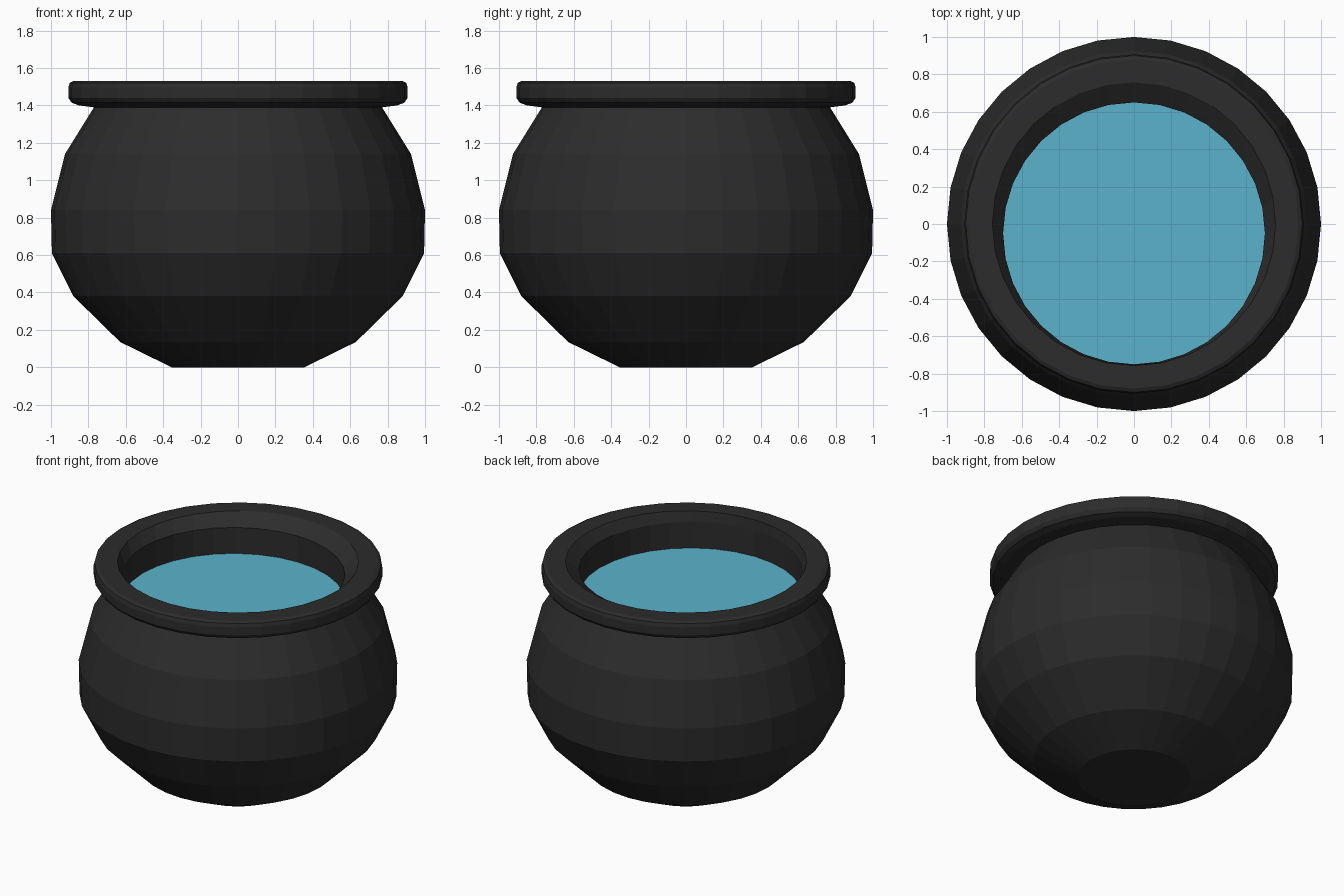
import bpy, bmesh
from math import sin, cos, tau

if "Cube" in bpy.data.objects:
    bpy.data.objects.remove(bpy.data.objects["Cube"])

SIDES = 32


def material(name, color):
    mat = bpy.data.materials.new(name)
    mat.diffuse_color = color
    mat.use_nodes = True
    mat.node_tree.nodes["Principled BSDF"].inputs["Base Color"].default_value = mat.diffuse_color
    return mat


def lathe(name, profile, mat, cap_start=False, cap_end=False, close=False):
    """Loft rings given as (radius, z, y offset)."""
    bm = bmesh.new()
    rings = [[bm.verts.new((r * cos(tau * i / SIDES), y + r * sin(tau * i / SIDES), z))
              for i in range(SIDES)] for r, z, y in profile]
    pairs = list(zip(rings, rings[1:]))
    if close:
        pairs.append((rings[-1], rings[0]))
    for a, b in pairs:
        for i in range(SIDES):
            j = (i + 1) % SIDES
            bm.faces.new((a[i], a[j], b[j], b[i]))
    if cap_start:
        bm.faces.new(rings[0][::-1])
    if cap_end:
        bm.faces.new(rings[-1])
    mesh = bpy.data.meshes.new(name)
    bm.to_mesh(mesh)
    bm.free()
    mesh.materials.append(mat)
    obj = bpy.data.objects.new(name, mesh)
    bpy.context.collection.objects.link(obj)
    return obj


iron = material("iron", (0.025, 0.025, 0.025, 1))
blue = material("water", (0.105, 0.45, 0.60, 1))

# Rounded bowl with a flat base
lathe("pot_body", [(0.355, 0, 0), (0.63, 0.135, 0), (0.88, 0.38, 0), (0.995, 0.61, 0),
                   (1.0, 0.84, 0), (0.925, 1.14, 0), (0.77, 1.39, 0)], iron, cap_start=True)

# Rim with softened outer edge, sloping into the slightly off-centre neck
SHIFT = -0.05
lathe("rim_and_neck", [(0.77, 1.39, 0), (0.85, 1.40, 0), (0.89, 1.415, 0), (0.907, 1.44, 0),
                       (0.907, 1.495, 0), (0.90, 1.52, 0), (0.88, 1.53, 0), (0.757, 1.53, 0),
                       (0.70, 1.46, SHIFT), (0.70, 1.28, SHIFT)], iron)

# Water surface
lathe("water", [(0.70, 1.28, SHIFT)], blue, cap_end=True)
